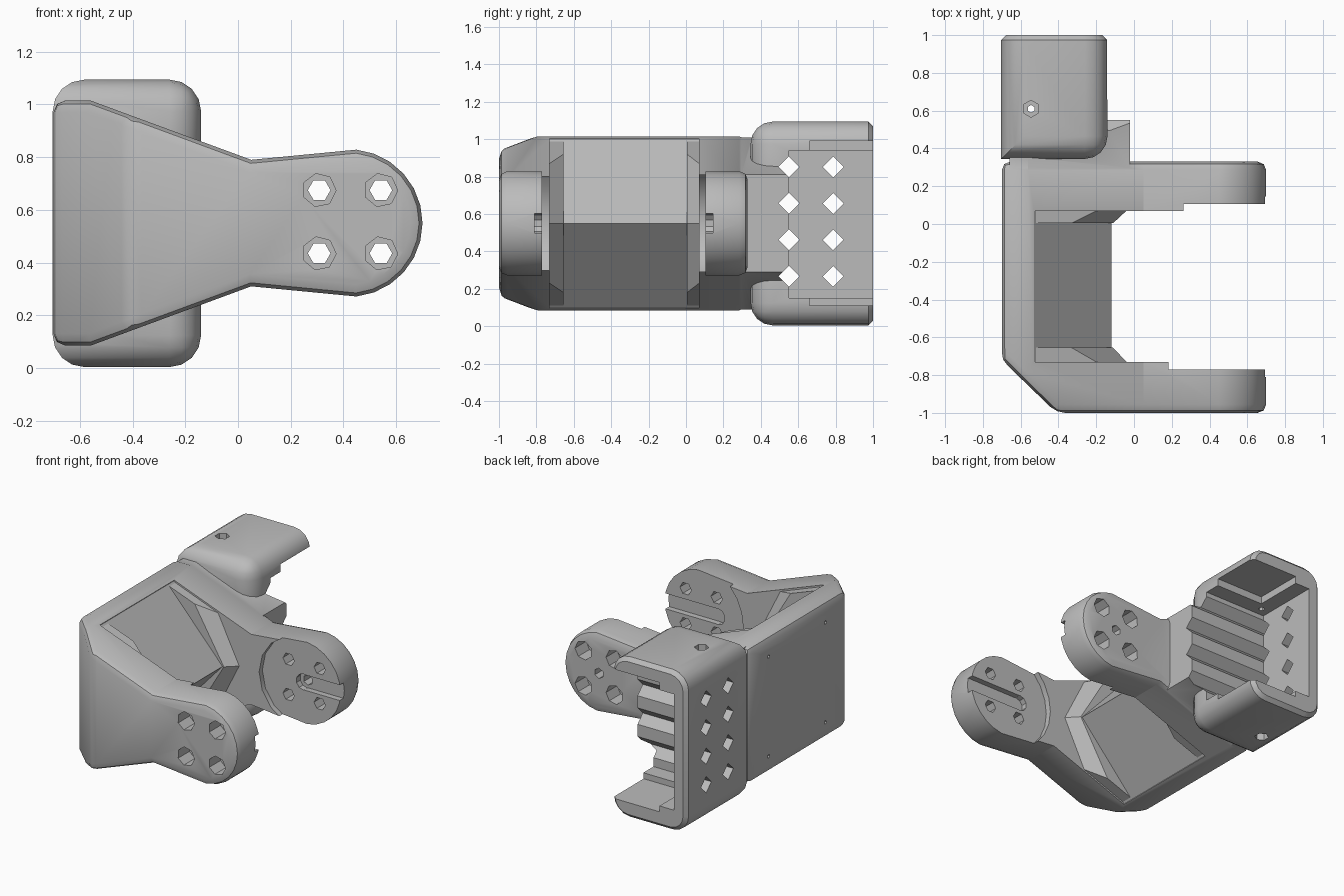
import bpy, bmesh, math
from mathutils import Vector, Matrix

cube = bpy.data.objects.get("Cube")
if cube:
    bpy.data.objects.remove(cube, do_unlink=True)

gray = bpy.data.materials.new("plain gray")
gray.use_nodes = True
gray.diffuse_color = (0.5, 0.5, 0.5, 1)
gray.node_tree.nodes["Principled BSDF"].inputs["Base Color"].default_value = (0.5, 0.5, 0.5, 1)

MID = 0.55  # height of the symmetry plane


def finish(bm, name):
    bmesh.ops.recalc_face_normals(bm, faces=bm.faces)
    mesh = bpy.data.meshes.new(name)
    bm.to_mesh(mesh)
    bm.free()
    mesh.materials.append(gray)
    ob = bpy.data.objects.new(name, mesh)
    bpy.context.collection.objects.link(ob)
    return ob


def loft(sections):
    """Solid through equal-length (x, z) outlines, each at its own y."""
    bm = bmesh.new()
    rings = [[bm.verts.new((x, y, z)) for x, z in pts] for y, pts in sections]
    bm.faces.new(rings[0])
    bm.faces.new(rings[-1][::-1])
    n = len(rings[0])
    for a, b in zip(rings, rings[1:]):
        for i in range(n):
            j = (i + 1) % n
            bm.faces.new((a[i], b[i], b[j], a[j]))
    bmesh.ops.recalc_face_normals(bm, faces=bm.faces)
    return bm


def box(name, lo, hi):
    (x0, y0, z0), (x1, y1, z1) = lo, hi
    pts = [(x0, z0), (x1, z0), (x1, z1), (x0, z1)]
    bm = loft([(y0, pts), (y1, pts)])
    return bm if name is None else finish(bm, name)


def rod(axis, centre, radius, length, sides, spin=0.0):
    """Prism along an axis, used for holes and recesses."""
    bm = bmesh.new()
    turn = {"X": Matrix.Rotation(math.pi / 2, 4, "Y"),
            "Y": Matrix.Rotation(math.pi / 2, 4, "X"),
            "Z": Matrix.Identity(4)}[axis]
    bmesh.ops.create_cone(bm, cap_ends=True, segments=sides, radius1=radius, radius2=radius, depth=length,
                          matrix=Matrix.Translation(centre) @ turn @ Matrix.Rotation(spin, 4, "Z"))
    return finish(bm, "cutter")


def combine(target, other, op):
    mod = target.modifiers.new("combine", "BOOLEAN")
    mod.operation, mod.solver, mod.object = op, "EXACT", other
    other.hide_render = True
    with bpy.context.temp_override(object=target, active_object=target):
        bpy.ops.object.modifier_apply(modifier=mod.name)
    bpy.data.objects.remove(other, do_unlink=True)


def mirrored(half):
    """Close an upper half outline by mirroring it about the middle height."""
    low = [(x, 2 * MID - z) for x, z in reversed(half) if abs(z - MID) > 1e-4]
    return half + low


# Side outline shared by both arms: wide root, waist, round tip
tip = [(0.42 + 0.28 * math.cos(math.radians(a)), MID + 0.28 * math.sin(math.radians(a)))
       for a in range(84, -1, -14)]
arm_outline = mirrored([(-0.7, 1.015), (-0.56, 1.015), (0.05, 0.79)] + tip)

# Bracket body, with a slanted front corner and softened outer edges
bm = loft([(-1, arm_outline), (0.33, arm_outline)])
normal = Vector((-0.28, -0.29, 0)).normalized()
cut = bmesh.ops.bisect_plane(bm, geom=bm.verts[:] + bm.edges[:] + bm.faces[:],
                             plane_co=(-0.7, -0.72, 0), plane_no=normal, clear_outer=True)
bmesh.ops.holes_fill(bm, edges=[e for e in cut["geom_cut"] if isinstance(e, bmesh.types.BMEdge)])
bmesh.ops.recalc_face_normals(bm, faces=bm.faces)
sharp = [e for e in bm.edges if len(e.link_faces) == 2 and e.calc_face_angle() > math.radians(42)]
bmesh.ops.bevel(bm, geom=sharp, offset=0.045, segments=2, profile=0.5, affect="EDGES")
bracket = finish(bm, "bracket")
combine(bracket, box("opening", (-0.53, -0.73, -1), (1, 0.07, 2)), "DIFFERENCE")

# Ridge along the inside of the wall
ridge = mirrored([(-0.6, 1.0), (-0.53, 1.0), (-0.12, MID)])
combine(bracket, finish(loft([(-0.8, ridge), (0.12, ridge)]), "ridge"), "UNION")

# Thickened arm roots with a chevron chamfer
root_in = mirrored([(-0.6, 1.0), (-0.55, 1.0), (-0.33, 0.92), (-0.11, MID)])
root_out = mirrored([(-0.6, 1.0), (-0.55, 1.0), (-0.2, 0.87), (-0.04, MID)])
for y_in, y_out, y_end in ((-0.655, -0.73, -0.78), (0.005, 0.07, 0.12)):
    root = loft([(y_in, root_in), (y_out, root_out), (y_end, root_out)])
    combine(bracket, finish(root, "arm_root"), "UNION")

# Web behind the rear arm
web = mirrored([(-0.66, 1.01), (-0.56, 1.01), (-0.02, 0.811)])
combine(bracket, finish(loft([(0.2, web), (0.55, web)]), "web"), "UNION")

# Clamp block with rounded flanges
bm = box(None, (-0.703, 0.345, 0.004), (-0.14, 1, 1.094))
big, small = [], []
for e in bm.edges:
    mid = (e.verts[0].co + e.verts[1].co) / 2
    if mid.y > 0.99:
        small.append(e)
    elif not (mid.y < 0.4 and mid.x < -0.6 and 0.3 < mid.z < 0.8):
        big.append(e)
bmesh.ops.bevel(bm, geom=big, offset=0.12, segments=4, profile=0.5, affect="EDGES")
back = [e for e in bm.edges if all(v.co.y > 0.99 for v in e.verts)]
bmesh.ops.bevel(bm, geom=back, offset=0.025, segments=1, affect="EDGES")
combine(bracket, finish(bm, "clamp"), "UNION")

# Clamp cavity and the shallow flange recesses
combine(bracket, box("cavity", (-0.61, 0.55, 0.15), (0.2, 1.2, 0.94)), "DIFFERENCE")
combine(bracket, box("recess", (-0.5, 0.66, 0.5), (0.2, 1.2, 0.99)), "DIFFERENCE")
combine(bracket, box("recess", (-0.5, 0.66, 0.11), (0.2, 1.2, 0.6)), "DIFFERENCE")

# Diamond bars: grooves in the web and vents in the plate
for y in (0.55, 0.787):
    for i in range(4):
        z = 0.267 + 0.195 * i
        combine(bracket, rod("X", (-0.4, y, z), 0.056, 1.2, 4), "DIFFERENCE")

# Round recesses and slots on the inner arm faces
combine(bracket, rod("Y", (0.45, -0.72, MID), 0.37, 0.1, 24), "DIFFERENCE")
combine(bracket, rod("Y", (0.42, 0.055, MID), 0.31, 0.1, 16), "DIFFERENCE")
for y, x_end in ((-0.77, 0.3), (0.105, 0.42)):
    combine(bracket, rod("Y", (x_end, y, MID), 0.055, 0.08, 10), "DIFFERENCE")
    combine(bracket, box("slot", (x_end, y - 0.04, MID - 0.0525), (0.8, y + 0.04, MID + 0.0525)), "DIFFERENCE")

# Countersunk screw holes through both arms
for x in (0.308, 0.542):
    for z in (0.435, 0.675):
        combine(bracket, rod("Y", (x, -0.35, z), 0.043, 1.6, 6, math.pi / 6), "DIFFERENCE")
        for y in (-1.0, 0.33):
            combine(bracket, rod("Y", (x, y, z), 0.064, 0.24, 7, 0.2), "DIFFERENCE")
combine(bracket, rod("Y", (0.425, 0.25, MID), 0.035, 0.5, 6), "DIFFERENCE")

# Flange holes and small pin holes in the wall
combine(bracket, rod("Z", (-0.545, 0.61, MID), 0.02, 1.4, 6), "DIFFERENCE")
for z in (0.0, 1.098):
    combine(bracket, rod("Z", (-0.545, 0.61, z), 0.045, 0.12, 6), "DIFFERENCE")
for y in (-0.5, 0.11):
    for z in (0.2, 0.88):
        combine(bracket, rod("X", (-0.7, y, z), 0.012, 0.1, 6), "DIFFERENCE")

# Smooth the rounded edges, keep the corners crisp
for ob in bpy.context.selected_objects:
    ob.select_set(False)
bracket.select_set(True)
bpy.context.view_layer.objects.active = bracket
bpy.ops.object.shade_smooth_by_angle(angle=math.radians(25))
